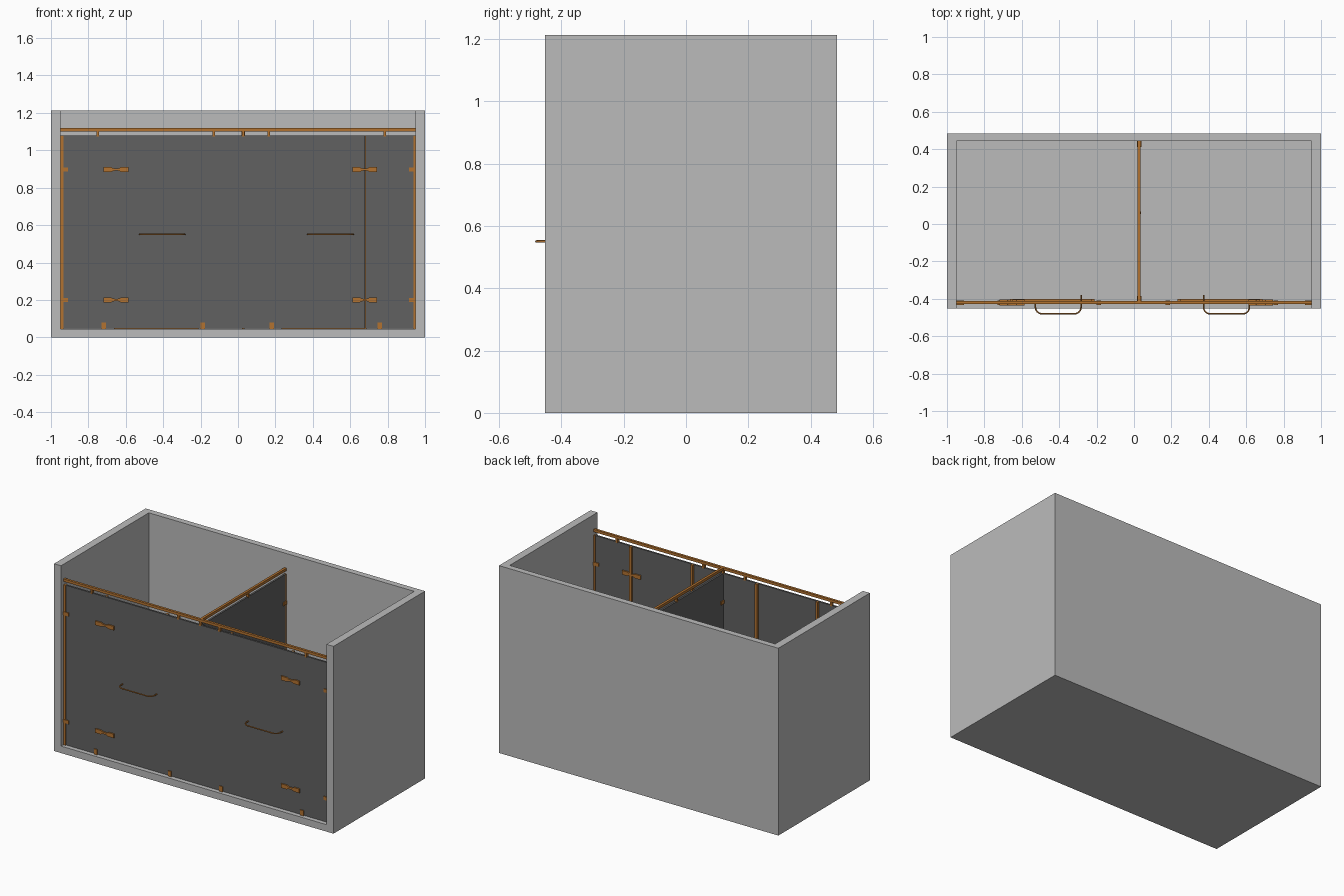
import bpy, bmesh, math

if "Cube" in bpy.data.objects:
    bpy.data.objects.remove(bpy.data.objects["Cube"])


def material(name, rgb):
    m = bpy.data.materials.new(name)
    m.diffuse_color = (*rgb, 1)
    m.use_nodes = True
    m.node_tree.nodes["Principled BSDF"].inputs["Base Color"].default_value = m.diffuse_color
    return m


CONCRETE = material("light grey concrete", (0.5, 0.5, 0.5))
GLASS = material("dark grey panel", (0.12, 0.12, 0.12))
BRASS = material("copper brass", (0.45, 0.17, 0.03))


def add_mesh(name, bm, mat):
    me = bpy.data.meshes.new(name)
    bmesh.ops.recalc_face_normals(bm, faces=bm.faces)
    bm.to_mesh(me)
    bm.free()
    me.materials.append(mat)
    ob = bpy.data.objects.new(name, me)
    bpy.context.collection.objects.link(ob)
    return ob


def box(name, x, y, z, mat):
    """Box from (min, max) ranges on each axis."""
    bm = bmesh.new()
    bmesh.ops.create_cube(bm, size=1)
    for v in bm.verts:
        v.co = [r[0] if c < 0 else r[1] for c, r in zip(v.co, (x, y, z))]
    return add_mesh(name, bm, mat)


def prism(name, outline, y, mat):
    """Outline in x, z extruded along y."""
    bm = bmesh.new()
    f = bm.faces.new([bm.verts.new((px, y[0], pz)) for px, pz in outline])
    ext = bmesh.ops.extrude_face_region(bm, geom=[f])
    for v in ext["geom"]:
        if isinstance(v, bmesh.types.BMVert):
            v.co.y = y[1]
    return add_mesh(name, bm, mat)


def tube(name, pts, radius, mat):
    cu = bpy.data.curves.new(name, "CURVE")
    cu.dimensions = "3D"
    cu.bevel_depth = radius
    cu.bevel_resolution = 2
    cu.use_fill_caps = True
    sp = cu.splines.new("POLY")
    sp.points.add(len(pts) - 1)
    for p, co in zip(sp.points, pts):
        p.co = (*co, 1)
    cu.materials.append(mat)
    ob = bpy.data.objects.new(name, cu)
    bpy.context.collection.objects.link(ob)


FLOOR, TOP, H = 0.045, 1.08, 1.212
PY = (-0.426, -0.414)      # front panel thickness
CY = (-0.432, -0.408)      # clamps wrap both panel faces
DX = 0.028                 # divider centre

# concrete shell: one U-shaped wall extruded upward, on a floor slab
bm = bmesh.new()
plan = [(-1, -0.452), (-0.95, -0.452), (-0.95, 0.445), (0.95, 0.445),
        (0.95, -0.452), (1, -0.452), (1, 0.484), (-1, 0.484)]
face = bm.faces.new([bm.verts.new((x, y, 0)) for x, y in plan])
for g in bmesh.ops.extrude_face_region(bm, geom=[face])["geom"]:
    if isinstance(g, bmesh.types.BMVert):
        g.co.z = H
add_mesh("surround_walls", bm, CONCRETE)
box("floor_slab", (-0.95, 0.95), (-0.452, 0.445), (0, FLOOR), CONCRETE)

# front: fixed panels and two doors
edges = [-0.94, -0.655, -0.22, 0.24, 0.68, 0.945]
names = ["left_panel", "left_door", "middle_panel", "right_door", "right_panel"]
for n, a, b in zip(names, edges, edges[1:]):
    box(n, (a + 0.0005, b - 0.0005), PY, (FLOOR + 0.002, TOP), GLASS)

# divider between the two stalls
box("divider_panel", (DX - 0.006, DX + 0.006), (-0.414, 0.44), (FLOOR + 0.002, TOP), GLASS)

# head rails with clips
box("front_rail", (-0.95, 0.95), (-0.428, -0.412), (1.101, 1.118), BRASS)
box("divider_rail", (DX - 0.008, DX + 0.008), (-0.412, 0.445), (1.101, 1.118), BRASS)
for x in (-0.75, -0.13, DX, 0.165, 0.785):
    box("front_rail_clip", (x - 0.007, x + 0.007), (-0.429, -0.411), (1.075, 1.102), BRASS)
for y in (0.06,):
    box("divider_rail_clip", (DX - 0.009, DX + 0.009), (y - 0.007, y + 0.007), (1.075, 1.102), BRASS)

# wall channels at the panel edges
box("left_wall_channel", (-0.95, -0.934), (-0.429, -0.411), (FLOOR, TOP), BRASS)
box("right_wall_channel", (0.939, 0.95), (-0.429, -0.411), (FLOOR, TOP), BRASS)
box("divider_wall_channel", (DX - 0.007, DX + 0.007), (0.436, 0.445), (FLOOR, TOP), BRASS)

# clamps to walls, divider and floor
for z in (0.2, 0.897):
    zr = (z - 0.011, z + 0.011)
    box("left_wall_clamp", (-0.95, -0.91), CY, zr, BRASS)
    box("right_wall_clamp", (0.913, 0.95), CY, zr, BRASS)
    box("divider_back_clamp", (DX - 0.012, DX + 0.012), (0.412, 0.445), zr, BRASS)
    box("divider_front_clamp", (DX - 0.012, DX + 0.012), (-0.414, -0.385), zr, BRASS)
for x in (-0.718, -0.188, 0.18, 0.758):
    box("floor_clamp", (x - 0.012, x + 0.012), CY, (FLOOR, 0.079), BRASS)

# doors: inner seals, sweep, hinges, handle
for side, a, b, hinge_x, h0, h1, lock in (
        ("left", -0.655, -0.22, -0.652, -0.527, -0.283, -0.283),
        ("right", 0.24, 0.68, 0.677, 0.372, 0.617, 0.372)):
    for x in (a, b):
        box(side + "_door_seal", (x - 0.008, x + 0.008), (-0.414, -0.4), (FLOOR, TOP), BRASS)
    box(side + "_door_sweep", (a, b), (-0.414, -0.4), (FLOOR, FLOOR + 0.016), BRASS)
    # bow-tie hinge plate, narrow in the middle
    quarter = [(0.066, 0.013), (0.025, 0.013), (0.02, 0.009), (0.008, 0.006)]
    upper = quarter + [(-x, z) for x, z in reversed(quarter)]
    outline = upper + [(x, -z) for x, z in reversed(upper)]
    for z in (0.2, 0.897):
        prism(side + "_hinge", [(hinge_x + px, z + pz) for px, pz in outline],
              (-0.435, -0.405), BRASS)
    # bent pull bar with rounded corners
    r, yo, hz = 0.035, -0.480, 0.55
    pts = [(h0, PY[0], hz)]
    for cx, s in ((h0 + r, 0), (h1 - r, 90)):
        for i in range(7):
            t = math.radians(s + i * 15)
            pts.append((cx - r * math.cos(t), yo + r - r * math.sin(t), hz))
    pts.append((h1, PY[0], hz))
    tube(side + "_door_handle", pts, 0.004, BRASS)
    tube(side + "_inner_knob", [(lock, -0.414, hz), (lock, -0.38, hz)], 0.004, BRASS)
